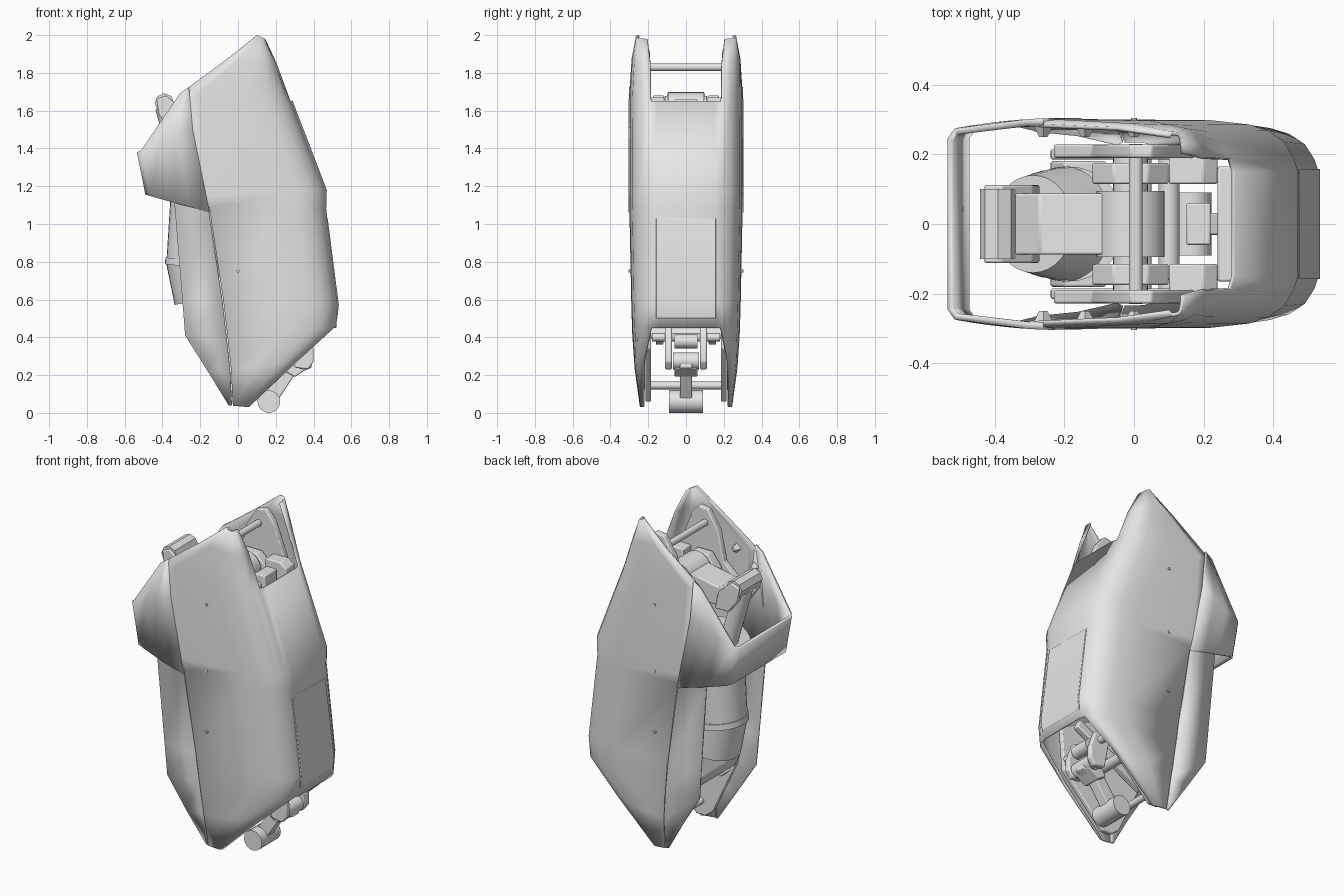
import bpy, bmesh, math
from mathutils import Vector

if "Cube" in bpy.data.objects:
    bpy.data.objects.remove(bpy.data.objects["Cube"], do_unlink=True)

grey = bpy.data.materials.new("plain_grey")
grey.use_nodes = True
grey.diffuse_color = (0.8, 0.8, 0.8, 1)
grey.node_tree.nodes["Principled BSDF"].inputs["Base Color"].default_value = (0.8, 0.8, 0.8, 1)


def finish(name, bm, smooth=30):
    mesh = bpy.data.meshes.new(name)
    bm.to_mesh(mesh)
    bm.free()
    ob = bpy.data.objects.new(name, mesh)
    bpy.context.collection.objects.link(ob)
    mesh.materials.append(grey)
    bpy.ops.object.select_all(action='DESELECT')
    ob.select_set(True)
    bpy.context.view_layer.objects.active = ob
    bpy.ops.object.shade_smooth_by_angle(angle=math.radians(smooth))
    return ob


def cyl(name, p, q, r, r2=None, sides=24):
    p, q = Vector(p), Vector(q)
    bm = bmesh.new()
    bmesh.ops.create_cone(bm, cap_ends=True, segments=sides, radius1=r,
                          radius2=r if r2 is None else r2, depth=(q - p).length)
    rot = (q - p).to_track_quat('Z', 'Y').to_matrix()
    for v in bm.verts:
        v.co = rot @ v.co + (p + q) / 2
    return finish(name, bm)


def cross_pin(name, x, z, half, r, sides=24):
    return cyl(name, (x, -half, z), (x, half, z), r, sides=sides)


def plate(name, outline, y0, y1, bevel=0.006):
    """Extrude an x-z outline from y0 to y1."""
    bm = bmesh.new()
    face = bm.faces.new([bm.verts.new((x, y0, z)) for x, z in outline])
    out = bmesh.ops.extrude_face_region(bm, geom=[face])
    for v in out["geom"]:
        if isinstance(v, bmesh.types.BMVert):
            v.co.y = y1
    bmesh.ops.recalc_face_normals(bm, faces=bm.faces)
    ob = finish(name, bm)
    mod = ob.modifiers.new("edge", 'BEVEL')
    mod.width, mod.segments = bevel, 2
    return ob


def plate_pair(name, outline, y0, y1):
    plate("left_" + name, outline, y0, y1)
    plate("right_" + name, outline, -y1, -y0)


def sheet(name, rows, skip, thickness):
    """Skin a grid of points, leave out skipped cells, then thicken inward."""
    bm = bmesh.new()
    grid = [[bm.verts.new(p) for p in row] for row in rows]
    for r in range(len(grid) - 1):
        for c in range(len(grid[0]) - 1):
            if not skip(r, c):
                bm.faces.new((grid[r][c], grid[r][c + 1], grid[r + 1][c + 1], grid[r + 1][c]))
    loose = [v for v in bm.verts if not v.link_faces]
    bmesh.ops.delete(bm, geom=loose, context='VERTS')
    ob = finish(name, bm, 35)
    mod = ob.modifiers.new("wall", 'SOLIDIFY')
    mod.thickness, mod.offset = thickness, -1


# Outer shell: front x,z / back x,z / seam x / half width / notch half width
levels = [
    (0.06, 0.03, -0.05, 0.04, -0.03, 0.245, 0.225),
    (0.32, 0.27, -0.16, 0.22, -0.04, 0.272, 0.222),
    (0.52, 0.45, -0.28, 0.41, -0.06, 0.285, 0.185),
    (0.53, 0.57, -0.295, 0.60, -0.08, 0.29, 0.185),
    (0.467, 1.08, -0.335, 1.09, -0.155, 0.3, 0.19),
    (0.47, 1.18, -0.34, 1.14, -0.17, 0.301, 0.19),
    (0.29, 1.65, -0.30, 1.695, -0.22, 0.3, 0.188),
    (0.21, 1.85, -0.05, 1.88, 0.0, 0.288, 0.19),
    (0.145, 1.98, 0.10, 2.0, 0.11, 0.265, 0.205),
]
# Corner profile: setback from the front, share of the way from notch to side wall
corner = [(0.012, 0), (0.04, 0.42), (0.085, 0.7), (0.14, 0.86), (0.25, 0.97)]
rows = []
for xf, zf, xb, zb, xs, w, notch in levels:
    depth = xf - xb
    t = min(1, depth / 0.6)
    half = [(xf, notch * 0.8)]
    half += [(xf - dx * t, notch + (w - notch) * f) for dx, f in corner]
    half += [(xs + 0.003, w), (xs - 0.003, w), (xb, 0.965 * w)]
    half = [(x, y, zf + (zb - zf) * (xf - x) / depth) for x, y in half]
    rows.append([(x, -y, z) for x, y, z in reversed(half)] + half)


def shell_gap(r, c):
    side = abs(c - 8)          # column distance from the front centre
    open_front = (r < 2 or r > 5) and side < 2
    return open_front or (r < 4 and side == 7)


sheet("outer_shell", rows, shell_gap, 0.011)

# Rear collar wrapping around the back, its sides curving in toward the strap
collar = []
for xa, za, xs, zs in [(-0.15, 1.06, -0.49, 1.155), (-0.24, 1.5, -0.535, 1.38), (-0.26, 1.725, -0.31, 1.69)]:
    half = []
    for f in (0, 0.3, 0.6, 0.93, 1):
        x = xa + (xs - xa) * f
        y = 0.304 - 0.3 * min(0, x + 0.2) ** 2 - (0.025 if f == 1 else 0)
        half.append((x, y, za + (zs - za) * f))
    collar.append(half + [(x, -y, z) for x, y, z in reversed(half)])
sheet("rear_collar", collar, lambda r, c: r == 1 and 3 <= c <= 5, 0.02)

# Front cover panel
panel = [(0.45, 1.03), (0.475, 1.03), (0.534, 0.57), (0.526, 0.5), (0.5, 0.5)]
plate("front_panel", panel, -0.158, 0.158, 0.003)

# Upper frame with cross rod, drum and clevis blocks
plate_pair("upper_frame", [(-0.23, 1.2), (0.22, 1.2), (0.2, 1.6), (0.1, 1.86), (0.05, 1.92),
                           (-0.01, 1.91), (-0.08, 1.8), (-0.12, 1.62), (-0.23, 1.52)], 0.19, 0.228)
cross_pin("upper_rod", 0.005, 1.83, 0.23, 0.02)
cross_pin("upper_drum", -0.01, 1.6, 0.095, 0.098, 32)
cross_pin("drum_axle", -0.01, 1.6, 0.2, 0.05)
plate_pair("clevis_block", [(0.1, 1.3), (0.24, 1.3), (0.24, 1.64), (0.2, 1.67), (0.1, 1.67)], 0.115, 0.2)
plate_pair("drum_bearing", [(-0.1, 1.45), (0.08, 1.45), (0.1, 1.62), (0.04, 1.68), (-0.06, 1.68), (-0.12, 1.6)],
           0.115, 0.175)
plate("front_stop", [(0.15, 1.35), (0.22, 1.35), (0.22, 1.66), (0.15, 1.66)], -0.06, 0.06)
plate("inner_bulkhead", [(0.24, 0.7), (0.3, 0.7), (0.3, 1.5), (0.24, 1.5)], -0.165, 0.165)

# Rocker arm reaching back to the piston head
plate("rocker_arm", [(-0.01, 1.5), (-0.01, 1.67), (-0.27, 1.62), (-0.38, 1.66), (-0.4, 1.58), (-0.27, 1.51)],
      -0.088, 0.088)
cross_pin("piston_head", -0.39, 1.64, 0.1, 0.052, 8)
plate_pair("head_fork", [(-0.42, 1.58), (-0.43, 1.66), (-0.38, 1.68), (-0.29, 1.6), (-0.27, 1.5), (-0.36, 1.5)],
           0.07, 0.112)

# Piston and its cylinder
cyl("piston_rod", (-0.28, 0, 1.24), (-0.39, 0, 1.62), 0.05)
cyl("cylinder_cap", (-0.2, 0, 1.16), (-0.29, 0, 1.29), 0.165, 0.14, 32)
cyl("cylinder_body", (-0.23, 0, 0.78), (-0.19, 0, 1.18), 0.15, 0.165, 32)
cyl("cylinder_ring", (-0.233, 0, 0.77), (-0.229, 0, 0.805), 0.156, sides=32)
cyl("cylinder_base", (-0.19, 0, 0.6), (-0.233, 0, 0.82), 0.148, 0.15, 32)

# Lower frame with rods and braces
plate_pair("lower_frame", [(-0.24, 0.62), (-0.2, 0.42), (-0.05, 0.1), (0.0, 0.06), (0.06, 0.06),
                           (0.14, 0.14), (0.34, 0.34), (0.36, 0.6), (0.0, 0.8)], 0.185, 0.215)
cross_pin("lower_rod", 0.03, 0.145, 0.19, 0.02)
cross_pin("middle_rod", 0.1, 0.42, 0.19, 0.03)
plate("lower_brace", [(-0.24, 0.5), (-0.2, 0.42), (-0.1, 0.46), (-0.08, 0.58), (-0.2, 0.6)], -0.18, 0.18)
plate_pair("slanted_brace", [(-0.19, 0.4), (-0.15, 0.36), (0.3, 0.6), (0.28, 0.65)], 0.12, 0.16)

# Foot link, knuckle and fork
cross_pin("foot_bushing", 0.163, 0.06, 0.09, 0.06, 16)
plate("foot_strut", [(0.14, 0.1), (0.2, 0.05), (0.3, 0.2), (0.39, 0.24), (0.38, 0.3), (0.3, 0.31), (0.24, 0.24)],
      -0.032, 0.032)
plate("strut_head", [(0.25, 0.22), (0.3, 0.19), (0.37, 0.235), (0.37, 0.3), (0.3, 0.31)], -0.06, 0.06)
cross_pin("foot_knuckle", 0.345, 0.275, 0.07, 0.045, 16)
plate_pair("knuckle_fork", [(0.3, 0.24), (0.37, 0.23), (0.4, 0.27), (0.4, 0.34), (0.36, 0.45), (0.26, 0.45)],
           0.075, 0.11)
cross_pin("fork_pin", 0.36, 0.38, 0.06, 0.038)
cross_pin("fork_axle", 0.33, 0.4, 0.18, 0.022)

# Small ribs and bolts on the side walls
for side, s in (("left", 1), ("right", -1)):
    for i, (x, z) in enumerate([(-0.26, 1.6), (-0.14, 1.68), (0.0, 1.76)]):
        cyl(f"{side}_wall_rib_{i + 1}", (x, s * 0.285, z), (x, s * 0.25, z), 0.03, 0.012, 4)
    for i, z in enumerate([1.52, 1.12, 0.75]):
        cyl(f"{side}_bolt_{i + 1}", (0, s * 0.28, z), (0, s * 0.304, z), 0.008, sides=8)
